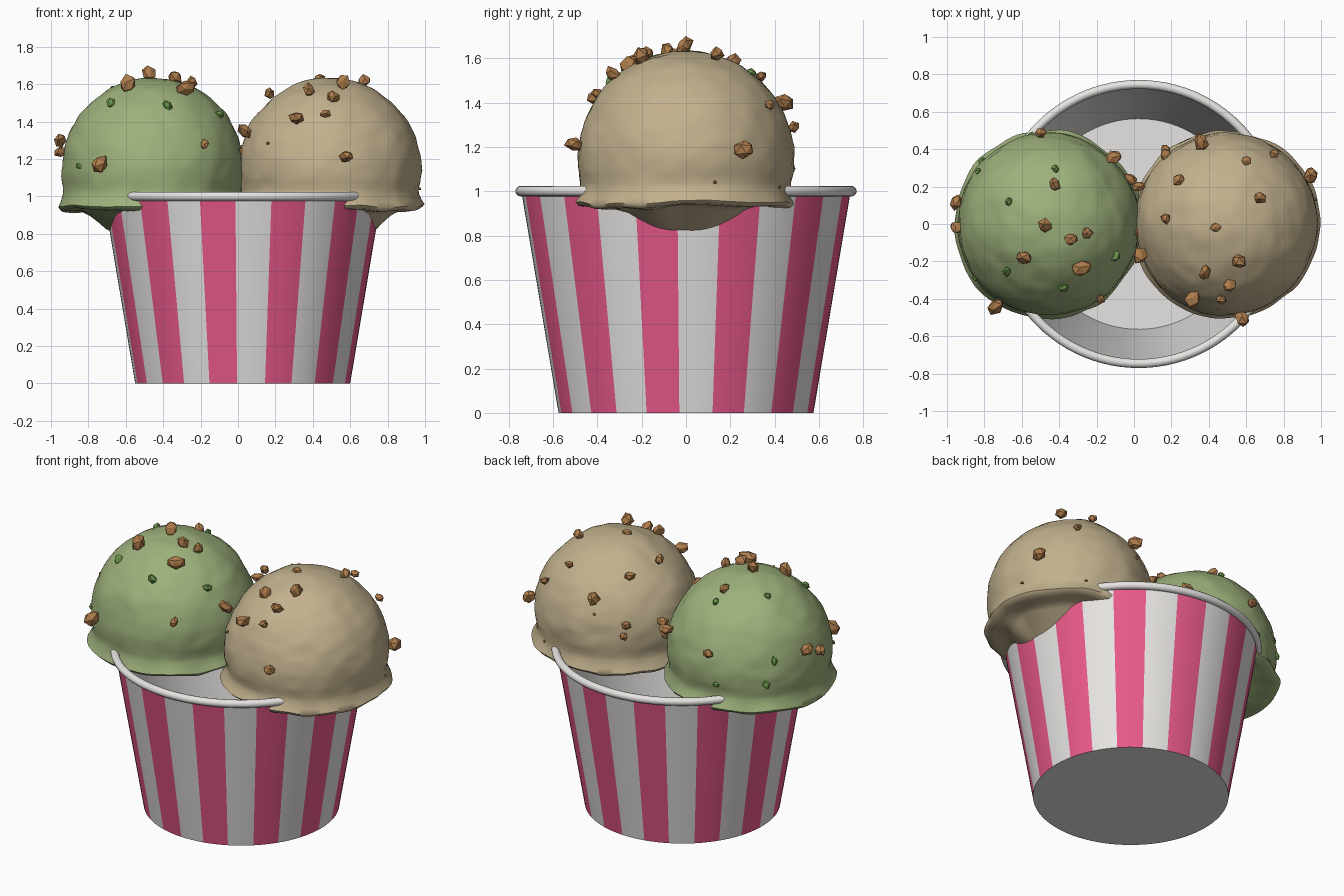
import bpy, bmesh, math, random
from mathutils import Vector, Matrix, noise

if "Cube" in bpy.data.objects:
    bpy.data.objects.remove(bpy.data.objects["Cube"])

random.seed(4)
CX = 0.025  # cup axis


def material(name, rgb):
    m = bpy.data.materials.new(name)
    m.diffuse_color = (*rgb, 1)
    m.use_nodes = True
    m.node_tree.nodes["Principled BSDF"].inputs["Base Color"].default_value = m.diffuse_color
    return m


white = material("white_paper", (0.8, 0.78, 0.76))
pink = material("pink_paper", (0.82, 0.1, 0.26))
green = material("pistachio_cream", (0.34, 0.44, 0.2))
tan = material("vanilla_cream", (0.54, 0.44, 0.27))
brown = material("nut_brown", (0.42, 0.2, 0.07))
leaf = material("chip_green", (0.14, 0.3, 0.07))


def make_object(name, bm, mats, angle=None):
    bmesh.ops.recalc_face_normals(bm, faces=bm.faces)
    me = bpy.data.meshes.new(name)
    bm.to_mesh(me)
    bm.free()
    for m in mats:
        me.materials.append(m)
    ob = bpy.data.objects.new(name, me)
    bpy.context.collection.objects.link(ob)
    if angle:
        bpy.ops.object.select_all(action='DESELECT')
        ob.select_set(True)
        bpy.context.view_layer.objects.active = ob
        bpy.ops.object.shade_smooth_by_angle(angle=math.radians(angle))
    return ob


def revolve(profile, segs, start=0.0, closed=False):
    """Lathe (r, z) points round z; returns the bmesh and faces as (face, row, column)."""
    bm = bmesh.new()
    rings = []
    for r, z in profile:
        if r < 1e-5:
            rings.append([bm.verts.new((0, 0, z))] * segs)
        else:
            rings.append([bm.verts.new((r * math.cos(a), r * math.sin(a), z))
                          for a in (start + 2 * math.pi * i / segs for i in range(segs))])
    tagged = []
    n = len(rings)
    for j in range(n if closed else n - 1):
        lo, hi = rings[j], rings[(j + 1) % n]
        for i in range(segs):
            k = (i + 1) % segs
            vs = list(dict.fromkeys((lo[i], lo[k], hi[k], hi[i])))
            tagged.append((bm.faces.new(vs), j, i))
    return bm, tagged


# striped paper cup: bottom, outer wall, lip, inner wall, floor
bm, faces = revolve([(0, 0), (0.575, 0), (0.743, 1.0), (0.731, 1.0), (0.563, 0.015), (0, 0.015)],
                    96, math.radians(12))
for f, row, col in faces:
    f.material_index = 1 if row == 1 and col // 4 % 2 == 0 else 0
make_object("cup", bm, [white, pink], 30).location.x = CX

# rolled rim
ring = [(0.746 + 0.024 * math.cos(a), 1.0 + 0.024 * math.sin(a))
        for a in (2 * math.pi * i / 12 for i in range(12))]
bm, _ = revolve(ring, 96, closed=True)
make_object("cup_rim", bm, [white], 60).location.x = CX


# scoops: round base, ragged skirt, wrinkled dome
def scoop(name, x, mat, seed):
    profile = [(0, 0.76), (0.14, 0.77), (0.25, 0.825), (0.34, 0.91), (0.38, 0.928), (0.44, 0.928),
               (0.488, 0.932), (0.503, 0.95), (0.49, 0.975), (0.475, 1.01), (0.473, 1.04)]
    for i in range(29):
        a = math.radians(-8 + 98 * i / 28)
        profile.append((0.486 * math.cos(a) if i < 28 else 0, 1.145 + 0.488 * math.sin(a)))
    bm, _ = revolve(profile, 112)
    mid = Vector((0, 0, 1.14))
    for v in bm.verts:
        d = (v.co - mid).normalized()
        z = v.co.z
        bump = noise.noise(Vector((d.x * 2, d.y * 2, d.z * 2 + seed))) * 0.010
        bump += noise.noise(Vector((d.x * 5, d.y * 5, d.z * 9 + seed))) * 0.007
        v.co += d * bump
        if 0.9 < z < 1.03:
            w = noise.noise(Vector((d.x * 2.5, d.y * 2.5, seed)))
            v.co.z += 0.03 * w * (1.03 - z) / 0.1
            v.co.xy *= 1 + 0.04 * w * (1.03 - z) / 0.1
    make_object(name, bm, [mat], 60).location.x = x


scoop("left_scoop", -0.458, green, 3.1)
scoop("right_scoop", 0.492, tan, 8.4)


# toppings: faceted chunks pressed into the surface
def chunks(name, items, mat, stretch):
    bm = bmesh.new()
    for x, y, z, s in items:
        rot = Matrix.Rotation(random.uniform(0, 6.28), 4,
                              Vector((random.uniform(-1, 1), random.uniform(-1, 1), 1)).normalized())
        size = Matrix.Diagonal((s * stretch, s, s * 0.85, 1))
        new = bmesh.ops.create_icosphere(bm, subdivisions=1, radius=1,
                                         matrix=Matrix.Translation((x, y, z)) @ rot @ size)
        for v in new["verts"]:
            c = Vector((x, y, z))
            v.co = c + (v.co - c) * random.uniform(0.8, 1.15)
    make_object(name, bm, [mat])


chunks("left_nuts", [
    (-0.95, 0.12, 1.30, 0.04), (-0.95, -0.02, 1.24, 0.034), (-0.74, -0.44, 1.17, 0.046),
    (-0.59, -0.18, 1.60, 0.048), (-0.475, -0.01, 1.655, 0.042), (-0.34, -0.08, 1.63, 0.038),
    (-0.25, -0.05, 1.61, 0.036), (-0.28, -0.24, 1.58, 0.048), (-0.18, -0.40, 1.28, 0.028),
    (-0.50, 0.485, 1.29, 0.028), (-0.425, 0.21, 1.59, 0.032), (-0.11, 0.36, 1.30, 0.038),
    (-0.02, 0.24, 1.20, 0.034), (0.025, 0.20, 1.25, 0.032), (0.025, -0.04, 1.23, 0.034),
    (0.033, -0.17, 1.35, 0.042)], brown, 1.2)
chunks("right_nuts", [
    (0.17, 0.37, 1.25, 0.03), (0.17, 0.40, 1.19, 0.027), (0.36, 0.44, 1.40, 0.045),
    (0.24, 0.235, 1.50, 0.032), (0.17, 0.03, 1.55, 0.03), (0.60, 0.34, 1.52, 0.027),
    (0.75, 0.38, 1.39, 0.027), (0.675, 0.14, 1.62, 0.036), (0.945, 0.26, 1.19, 0.042),
    (0.56, -0.20, 1.61, 0.042), (0.51, -0.33, 1.53, 0.034), (0.465, -0.40, 1.44, 0.028),
    (0.38, -0.26, 1.57, 0.036), (0.31, -0.40, 1.42, 0.042), (0.58, -0.505, 1.21, 0.04),
    (0.435, -0.02, 1.635, 0.026)], brown, 1.2)
chunks("tiny_brown_chips", [
    (0.16, -0.34, 1.285, 0.01), (0.97, 0.13, 1.04, 0.01), (0.72, 0.42, 1.02, 0.01),
    (0.35, 0.44, 1.30, 0.01), (0.20, 0.37, 1.10, 0.01)], brown, 1.1)
chunks("green_chips", [
    (-0.67, 0.12, 1.57, 0.024), (-0.42, 0.295, 1.535, 0.022), (-0.68, -0.255, 1.50, 0.025),
    (-0.375, -0.34, 1.485, 0.026), (-0.10, -0.17, 1.435, 0.026), (-0.84, -0.285, 1.16, 0.022),
    (-0.83, 0.28, 1.25, 0.026), (-0.80, 0.33, 1.12, 0.03), (-0.55, 0.47, 1.10, 0.024)], leaf, 1.3)
